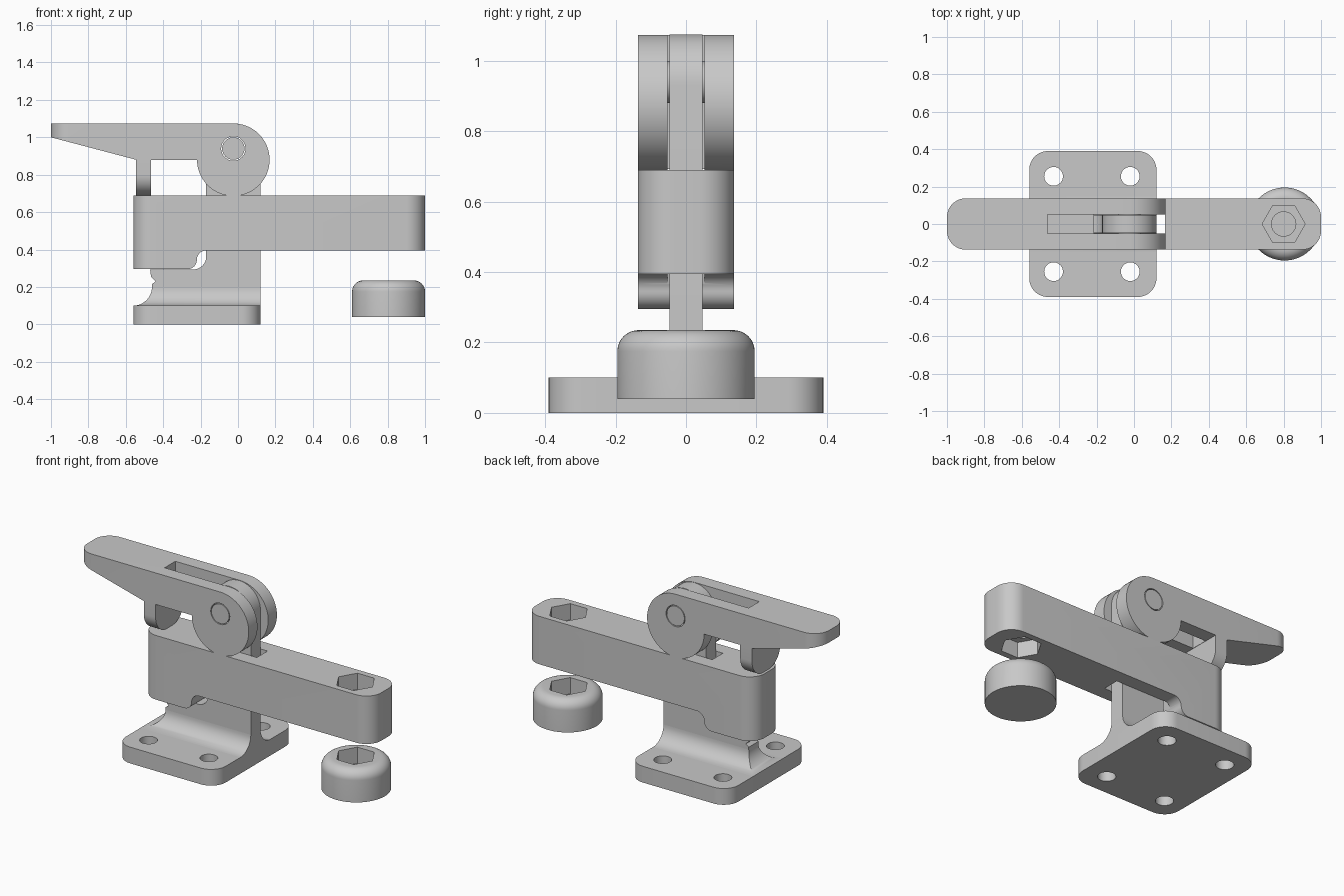
import bpy, bmesh, math
from math import sin, cos, pi, radians

old = bpy.data.objects.get("Cube")
if old:
    bpy.data.objects.remove(old, do_unlink=True)

steel = bpy.data.materials.new("plain grey")
steel.use_nodes = True
GREY = (0.58, 0.58, 0.58, 1)
steel.diffuse_color = GREY
steel.node_tree.nodes["Principled BSDF"].inputs["Base Color"].default_value = GREY


def arc(cx, cy, r, start, end, n=12):
    angles = [radians(start + (end - start) * i / n) for i in range(n + 1)]
    return [(cx + r * cos(a), cy + r * sin(a)) for a in angles]


def round_rect(x0, x1, y0, y1, r):
    return (arc(x1 - r, y1 - r, r, 0, 90) + arc(x0 + r, y1 - r, r, 90, 180)
            + arc(x0 + r, y0 + r, r, 180, 270) + arc(x1 - r, y0 + r, r, 270, 360))


def circle(cx, cy, r, n=48):
    return arc(cx, cy, r, 0, 360, n)[:-1]


def rect(x0, x1, y0, y1):
    return [(x0, y0), (x1, y0), (x1, y1), (x0, y1)]


def finish(name, bm):
    bmesh.ops.recalc_face_normals(bm, faces=bm.faces)
    mesh = bpy.data.meshes.new(name)
    bm.to_mesh(mesh)
    bm.free()
    mesh.materials.append(steel)
    obj = bpy.data.objects.new(name, mesh)
    bpy.context.collection.objects.link(obj)
    return obj


def loft(name, loops):
    """Closed skin through loops of equal length."""
    bm = bmesh.new()
    rings = [[bm.verts.new(p) for p in loop] for loop in loops]
    n = len(rings[0])
    for a, b in zip(rings, rings[1:]):
        for i in range(n):
            j = (i + 1) % n
            bm.faces.new((a[i], a[j], b[j], b[i]))
    bm.faces.new(rings[0])
    bm.faces.new(rings[-1])
    return finish(name, bm)


def prism(name, pts, axis, lo, hi):
    place = {"X": lambda u, v, w: (w, u, v),
             "Y": lambda u, v, w: (u, w, v),
             "Z": lambda u, v, w: (u, v, w)}[axis]
    return loft(name, [[place(u, v, w) for u, v in pts] for w in (lo, hi)])


def combine(obj, tool, operation="DIFFERENCE"):
    mod = obj.modifiers.new("shape", "BOOLEAN")
    mod.operation, mod.object, mod.solver = operation, tool, "EXACT"
    bpy.context.view_layer.objects.active = obj
    bpy.ops.object.modifier_apply(modifier=mod.name)
    bpy.data.objects.remove(tool, do_unlink=True)


def smooth(obj):
    bpy.ops.object.select_all(action="DESELECT")
    obj.select_set(True)
    bpy.context.view_layer.objects.active = obj
    bpy.ops.object.shade_smooth_by_angle(angle=radians(30))


HALF = 0.137            # half width of arm and lever
PIN_X, PIN_Z = -0.025, 0.94
CAM_Z, CAM_R = 0.88, 0.194

# Base plate with four bolt holes
plate = prism("base_plate", round_rect(-0.56, 0.12, -0.39, 0.39, 0.1), "Z", 0, 0.1)
for x in (-0.43, -0.02):
    for y in (-0.255, 0.255):
        combine(plate, prism("hole", circle(x, y, 0.05), "Z", -0.1, 0.2))

# Upright web with rounded top and a shoulder below the arm
outline = ([(-0.46, 0.09), (0.12, 0.09)]
           + arc(PIN_X, 0.93, 0.145, 0, 180, 24)
           + arc(-0.24, 0.363, 0.07, 0, -90)
           + [(-0.47, 0.293), (-0.465, 0.255), (-0.44, 0.23), (-0.46, 0.215)])
web = prism("upright_web", outline, "Y", -0.047, 0.047)
combine(web, prism("hole", circle(PIN_X, PIN_Z, 0.065), "Y", -0.3, 0.3))

# Concave flare joining web to plate on three sides
loops = []
for i in range(13):
    t = pi / 2 * i / 12
    d = 0.1 * (1 - sin(t))
    loops.append([(x, y, 0.2 - 0.1 * cos(t)) for x, y in
                  rect(-0.46 - d, 0.12, -0.047 - d, 0.047 + d)])
flare = loft("web_flare", loops)

# Clamping arm with stepped underside, web slot and hexagonal pockets
side = ([(1, 0.69), (-0.56, 0.69), (-0.56, 0.295)]
        + arc(-0.27, 0.345, 0.05, -90, 0)
        + arc(-0.17, 0.345, 0.05, 180, 90)[1:] + [(1, 0.395)])
arm = prism("clamp_arm", side, "Y", -HALF, HALF)
combine(arm, prism("plan", round_rect(-0.56, 1, -HALF, HALF, 0.1), "Z", 0.2, 0.8),
        "INTERSECT")
combine(arm, prism("slot", rect(-0.215, 0.165, -0.052, 0.052), "Z", 0.2, 0.8))
HEX = circle(0.8, 0, 0.115, 6)
combine(arm, prism("pocket", HEX, "Z", 0.59, 0.8))
combine(arm, prism("pocket", HEX, "Z", 0.3, 0.49))
combine(arm, prism("bore", circle(0.8, 0, 0.065), "Z", 0.2, 0.8))

# Cam lever: round cam, tapering handle, stop foot and central slot
side = ([(-1, 1.0), (-0.545, 0.88), (-0.22, 0.88)]
        + arc(PIN_X, CAM_Z, CAM_R, 180, 450, 64) + [(-1, CAM_Z + CAM_R)])
lever = prism("cam_lever", side, "Y", -HALF, HALF)
combine(lever, prism("plan", round_rect(-1, 0.5, -HALF, HALF, 0.1), "Z", 0.5, 1.3),
        "INTERSECT")
foot = (arc(-HALF + 0.11, 0.8, 0.11, 180, 270) + arc(HALF - 0.11, 0.8, 0.11, 270, 360)
        + [(HALF, 0.93), (-HALF, 0.93)])
combine(lever, prism("foot", foot, "X", -0.545, -0.465), "UNION")
combine(lever, prism("slot", rect(-0.463, 0.3, -0.052, 0.052), "Z", 0.5, 1.3))
combine(lever, prism("hole", circle(PIN_X, PIN_Z, 0.065), "Y", -0.3, 0.3))

# Pivot pin
pin = prism("pivot_pin", circle(PIN_X, PIN_Z, 0.06), "Y", -HALF, HALF)

# Pressure foot with rounded rim and hexagonal pocket
profile = [(0.195, 0.04)] + arc(0.135, 0.175, 0.06, 0, 90, 10)
pad = loft("pressure_pad", [[(x, y, z) for x, y in circle(0.805, 0, r, 64)]
                            for r, z in profile])
combine(pad, prism("pocket", HEX, "Z", 0.135, 0.4))

for part in (plate, web, flare, arm, lever, pin, pad):
    smooth(part)
